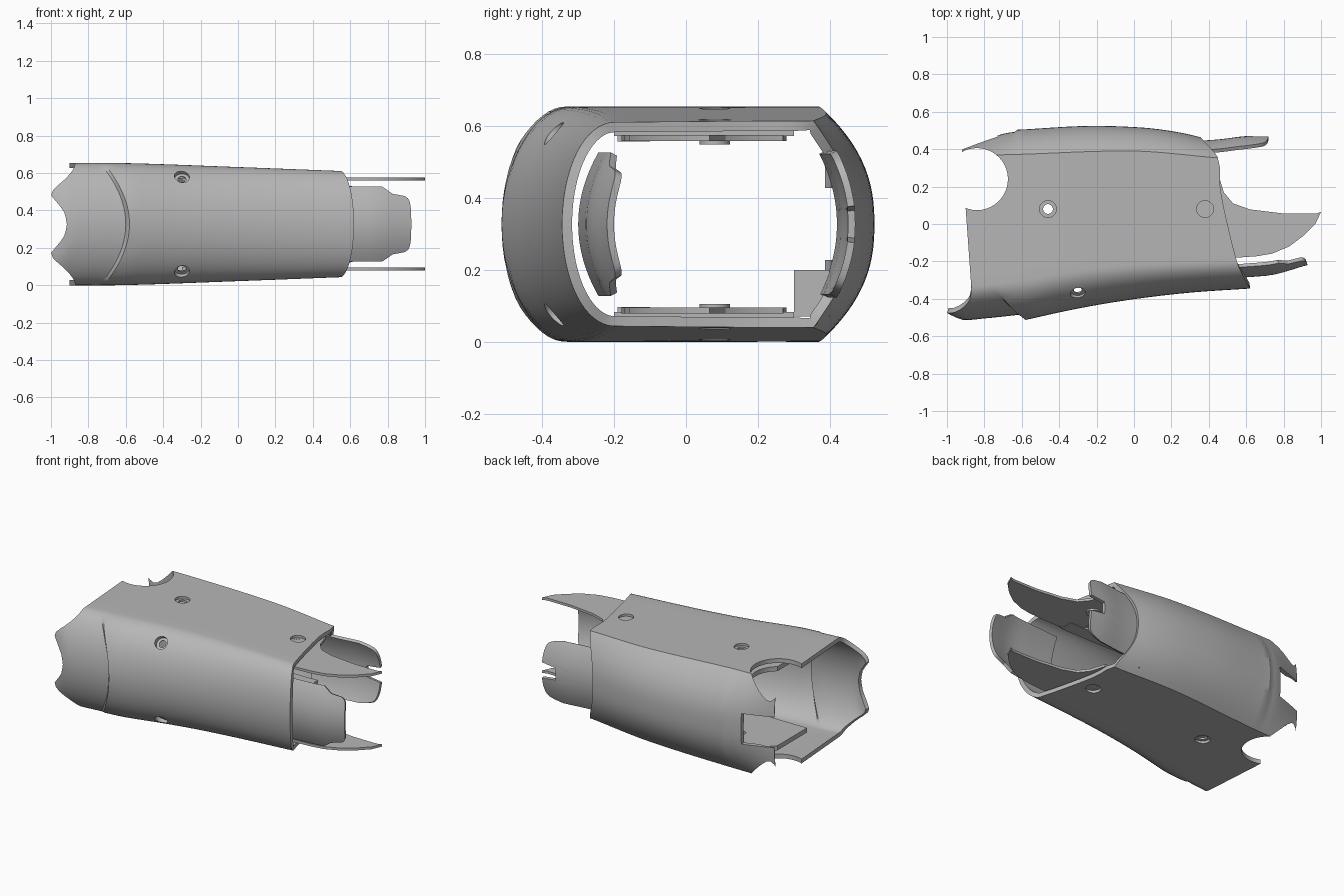
import bpy, bmesh, math
from mathutils import Vector

if "Cube" in bpy.data.objects:
    bpy.data.objects.remove(bpy.data.objects["Cube"])

MID = 0.327  # height of the symmetry plane

grey = bpy.data.materials.new("plain grey")
grey.use_nodes = True
grey.diffuse_color = (0.47, 0.47, 0.47, 1)
grey.node_tree.nodes["Principled BSDF"].inputs["Base Color"].default_value = (0.47, 0.47, 0.47, 1)


def curve(x, pts):
    """Smooth interpolation through a few (x, value) points."""
    if x <= pts[0][0]:
        return pts[0][1]
    if x >= pts[-1][0]:
        return pts[-1][1]
    i = next(k for k in range(len(pts) - 1) if pts[k + 1][0] >= x)
    slope = lambda k: ((pts[min(k + 1, len(pts) - 1)][1] - pts[max(k - 1, 0)][1])
                       / (pts[min(k + 1, len(pts) - 1)][0] - pts[max(k - 1, 0)][0]))
    (a, p), (b, q) = pts[i], pts[i + 1]
    d, t = b - a, (x - a) / (b - a)
    m, n = slope(i) * d, slope(i + 1) * d
    return (p * (2*t**3 - 3*t**2 + 1) + m * (t**3 - 2*t**2 + t)
            + q * (3*t**2 - 2*t**3) + n * (t**3 - t**2))


def finish(name, bm):
    mesh = bpy.data.meshes.new(name)
    bm.to_mesh(mesh)
    bm.free()
    ob = bpy.data.objects.new(name, mesh)
    bpy.context.collection.objects.link(ob)
    mesh.materials.append(grey)
    return ob


def bake(ob):
    bpy.ops.object.select_all(action='DESELECT')
    ob.select_set(True)
    bpy.context.view_layer.objects.active = ob
    for m in list(ob.modifiers):
        bpy.ops.object.modifier_apply(modifier=m.name)
    bpy.ops.object.shade_smooth_by_angle(angle=math.radians(28))


def solidify(ob, thickness, offset=-1):
    m = ob.modifiers.new("wall", 'SOLIDIFY')
    m.thickness, m.offset, m.use_even_offset = thickness, offset, False


def cylinder(name, loc, axis, r, depth):
    bm = bmesh.new()
    bmesh.ops.create_cone(bm, cap_ends=True, segments=40, radius1=r, radius2=r, depth=depth)
    ob = finish(name, bm)
    ob.rotation_mode = 'QUATERNION'
    ob.rotation_quaternion = Vector((0, 0, 1)).rotation_difference(Vector(axis))
    ob.location = loc
    return ob


def box(name, lo, hi):
    bm = bmesh.new()
    bmesh.ops.create_cube(bm, size=1)
    for v in bm.verts:
        v.co = [lo[i] + (v.co[i] + 0.5) * (hi[i] - lo[i]) for i in range(3)]
    return finish(name, bm)


def cut(ob, cutters):
    for c in cutters:
        c.hide_render = True
        m = ob.modifiers.new("cut", 'BOOLEAN')
        m.operation, m.solver, m.object = 'DIFFERENCE', 'EXACT', c


# Lengthwise profiles of the sleeve
HALF = [(-0.95, .327), (-0.6, .326), (0, .305), (0.57, .283)]
FRONT = [(-0.58, -.513), (-0.3, -.452), (0, -.402), (0.3, -.367), (0.62, -.345)]
NECK = [(-0.42, -.48), (-0.34, -.512), (-0.22, -.505), (-0.03, -.485)]
BACK = [(-0.6, .505), (-0.25, .524), (0.05, .515), (0.25, .488), (0.45, .44)]
HORN = [(-0.92, .40), (-0.82, .44), (-0.7, .482), (-0.62, .495)]
FLAT_FRONT = [(-0.91, -.34), (-0.58, -.3), (-0.3, -.25), (0, -.22), (0.55, -.2)]
FLAT_BACK = [(-0.9, .365), (-0.63, .372), (0, .39), (0.43, .355)]
RIM = [(-.345, .62), (-.25, .57), (-.2, .55), (0, .5), (.2, .46), (.35, .45), (.47, .35)]
NOTCHED = [(0, -.915), (.2, -.93), (.38, -.975), (.48, -1), (.57, -.985),
           (.75, -.92), (.9, -.88), (1, -.87)]


def seam_x(kind, u):
    if kind == 'front':
        return -0.58 - 0.14 * math.sin(u * math.pi / 2) ** 2
    return -0.72 + 0.1 * u if kind == 'flat' else -0.62


def left_x(kind, u):
    if kind == 'front':
        return curve(math.sin(u * math.pi / 2), NOTCHED)
    return -0.87 - 0.05 * u if kind == 'flat' else -0.92


def section(kind, u, x):
    """Point (y, dz) of the half section at x."""
    h, a, b = curve(x, HALF), curve(x, FLAT_FRONT), curve(x, FLAT_BACK)
    if kind == 'flat':
        return a + (b - a) * u, h
    if kind == 'front':
        sx = seam_x(kind, u)
        yf = curve(x, FRONT) if x >= sx - 1e-5 else curve(x - sx, NECK)
        if x > sx - 1e-5 and x < -0.58:
            yf = FRONT[0][1]
        return a + (yf - a) * math.cos(u * math.pi / 2), h * math.sin(u * math.pi / 2)
    yb = curve(x, BACK) if x >= -0.6201 else curve(x, HORN)
    t = 1 - u
    return yb - (yb - b) * t ** 2.4, h * t


def right_x(kind, u):
    x = 0.5
    for _ in range(12):
        x = 0.5 * x + 0.5 * curve(section(kind, u, x)[0], RIM)
    return x


# Sleeve: closed ring of strips lofted from left rim to right rim
half = ([('front', i / 16) for i in range(17)] + [('flat', i / 10) for i in range(1, 11)]
        + [('back', i / 14) for i in range(1, 15)])
ring = [(k, u, 1) for k, u in half] + [(k, u, -1) for k, u in reversed(half[1:-1])]
bm = bmesh.new()
strips = []
for kind, u, side in ring:
    lo, sx, hi = left_x(kind, u), seam_x(kind, u), right_x(kind, u)
    xs = [lo + (sx - 0.02 - lo) * i / 9 for i in range(10)]
    xs += [sx + (hi - sx) * i / 26 for i in range(27)]
    strip = []
    for x in xs:
        y, dz = section(kind, u, x)
        strip.append(bm.verts.new((x, y, MID + side * dz)))
    strips.append(strip)
for j, a in enumerate(strips):
    b = strips[(j + 1) % len(strips)]
    for i in range(len(a) - 1):
        bm.faces.new((a[i], a[i + 1], b[i + 1], b[i]))
sleeve = finish("sleeve", bm)
solidify(sleeve, 0.028)

# Cutters: side scoop, rear slot and counterbored screw holes
scoop = cylinder("scoop_cutter", (-0.84, 0.24, MID), (0, 0, 1), 0.166, 1)
slot = box("slot_cutter", (-1.1, 0.3, MID - 0.1), (-0.73, 0.6, MID + 0.1))
drill = cylinder("drill_cutter", (-0.46, 0.08, MID), (0, 0, 1), 0.026, 1)
holes = [scoop, slot, drill]
for s in (-1, 1):
    for x in (-0.46, 0.38):
        top = curve(x, HALF)
        holes.append(cylinder("bore_cutter", (x, 0.08, MID + s * (top + 0.03)), (0, 0, 1), 0.045, 0.09))
    holes.append(cylinder("drill_cutter", (0.38, 0.08, MID + s * 0.29), (0, 0, 1), 0.026, 0.05))
    spot, axis = Vector((-0.3, -0.365, MID + s * 0.25)), Vector((0, -0.72, s * 0.7))
    holes.append(cylinder("bore_cutter", spot + axis * 0.045, axis, 0.04, 0.12))
    holes.append(cylinder("drill_cutter", spot, axis, 0.022, 0.3))
cut(sleeve, holes)
bake(sleeve)

# Fins, liners and screw bosses on the upper and lower walls
FIN = [(0.3, 0.28), (0.45, 0.27), (0.48, 0.17), (0.53, 0.11), (0.62, 0.078), (0.8, 0.056), (0.97, 0.055),
       (1.0, 0.065), (0.97, 0.0), (0.91, -0.06), (0.83, -0.12), (0.74, -0.158), (0.66, -0.172),
       (0.55, -0.18), (0.3, -0.18)]
for s, where in ((-1, "lower"), (1, "upper")):
    bm = bmesh.new()
    f = bm.faces.new([bm.verts.new((x, y, MID + s * 0.24)) for x, y in FIN])
    f.normal_update()
    fin = finish(where + "_fin", bm)
    solidify(fin, 0.016, 0)
    bake(fin)
    za, zb = sorted((MID + s * 0.245, MID + s * 0.275))
    liner = box(where + "_liner", (-0.74, -0.2, za), (0.42, 0.3, zb))
    cut(liner, [scoop, drill])
    bake(liner)
    za, zb = sorted((MID + s * 0.23, MID + s * 0.25))
    box(where + "_rail", (-0.3, -0.19, za), (0.4, -0.1, zb))
    bake(cylinder(where + "_boss", (0.38, 0.08, MID + s * 0.237), (0, 0, 1), 0.042, 0.03))
for c in holes:
    bpy.data.objects.remove(c)

box("inner_block", (0.1, 0.3, 0.07), (0.3, 0.4, 0.2))


def tab(name, x0, end, mid_y, bow, width, thickness):
    """Curved tongue: end(t) gives the tip x, width(t) unused past the edges."""
    bm = bmesh.new()
    grid = []
    for j in range(33):
        t = j / 16 - 1
        col = []
        for i in range(13):
            x = x0 + (end(abs(t)) - x0) * i / 12
            col.append(bm.verts.new((x, curve(x, mid_y) + bow * t * t, MID + t * width)))
        grid.append(col)
    for a, b in zip(grid, grid[1:]):
        for i in range(12):
            bm.faces.new((a[i], a[i + 1], b[i + 1], b[i]))
    ob = finish(name, bm)
    solidify(ob, thickness, 0)
    bake(ob)


# Front tongue with stepped shoulders, rear tongue with a notch in its tip
tab("front_tongue", 0.4, lambda t: curve(t, [(0, .925), (.6, .915), (.76, .885), (.8, .83), (.9, .8), (1, .77)]),
    [(0.4, -.29), (0.6, -.275), (0.75, -.26), (0.92, -.21)], 0.055, 0.195, 0.02)
tab("rear_tongue", 0.25, lambda t: 0.62 if t < 0.22 else curve(t, [(.22, .72), (.7, .71), (.9, .68), (1, .6)]),
    [(0.25, .43), (0.45, .442), (0.6, .46), (0.72, .462)], -0.05, 0.2, 0.02)
